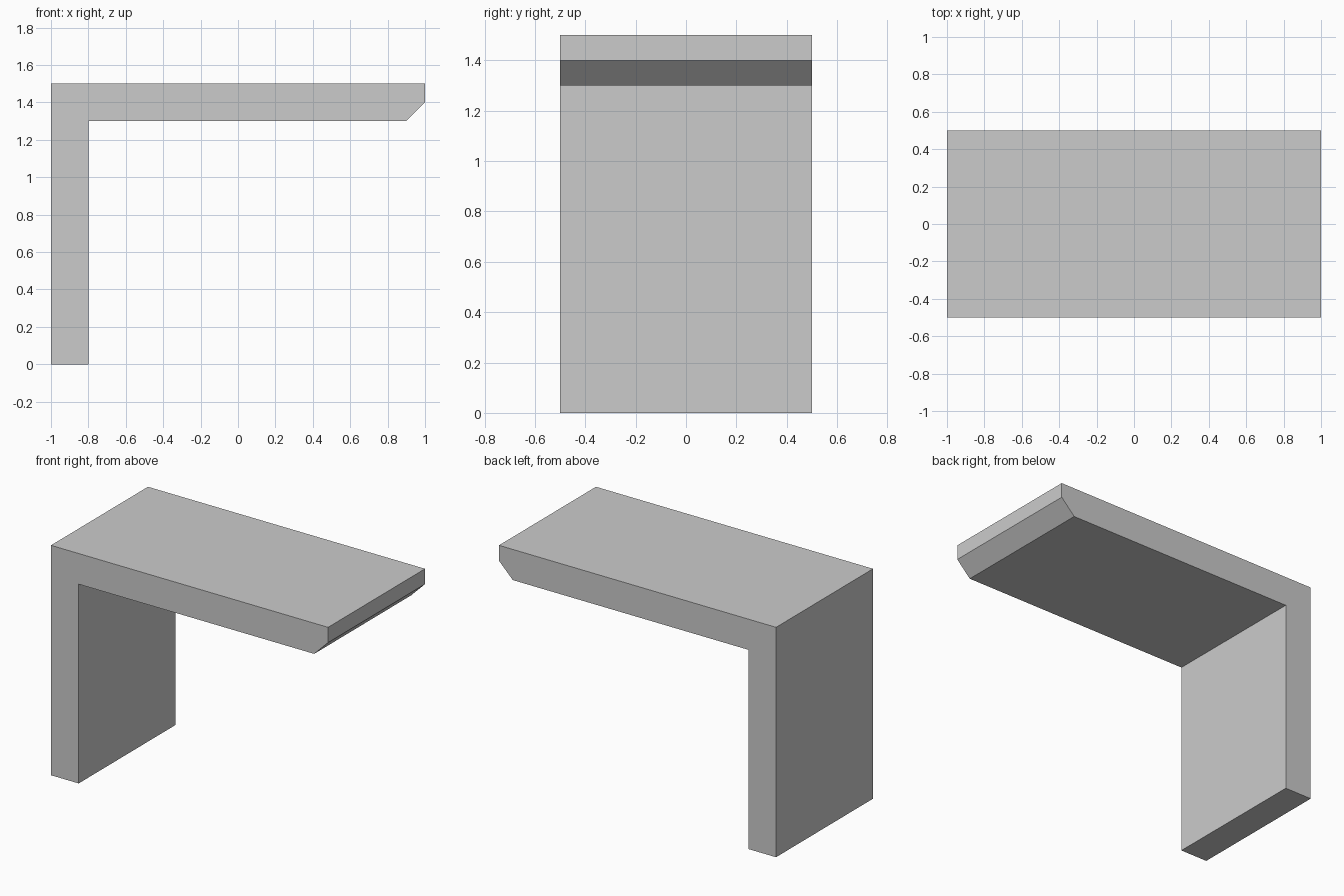
import bpy
import bmesh

DEPTH = 1.0

if "Cube" in bpy.data.objects:
    bpy.data.objects.remove(bpy.data.objects["Cube"], do_unlink=True)

# Plain grey material
grey = bpy.data.materials.new("plain_grey")
grey.use_nodes = True
colour = (0.6, 0.6, 0.6, 1.0)
grey.diffuse_color = colour
grey.node_tree.nodes["Principled BSDF"].inputs["Base Color"].default_value = colour


def extrude_profile(name, points, depth, material):
    """Extrude a closed x-z outline along y, centred on y = 0."""
    bm = bmesh.new()
    face = bm.faces.new([bm.verts.new((x, -depth / 2, z)) for x, z in points])
    result = bmesh.ops.extrude_face_region(bm, geom=[face])
    verts = [v for v in result["geom"] if isinstance(v, bmesh.types.BMVert)]
    bmesh.ops.translate(bm, vec=(0, depth, 0), verts=verts)
    bmesh.ops.recalc_face_normals(bm, faces=bm.faces)
    mesh = bpy.data.meshes.new(name)
    bm.to_mesh(mesh)
    bm.free()
    mesh.materials.append(material)
    obj = bpy.data.objects.new(name, mesh)
    bpy.context.collection.objects.link(obj)
    return obj


# Upright wall and cantilevered slab with a chamfered lower tip, in one piece
outline = [(-1, 0), (-0.8, 0), (-0.8, 1.3), (0.9, 1.3),
           (1, 1.4), (1, 1.5), (-1, 1.5)]
extrude_profile("cantilever_slab_and_wall", outline, DEPTH, grey)
